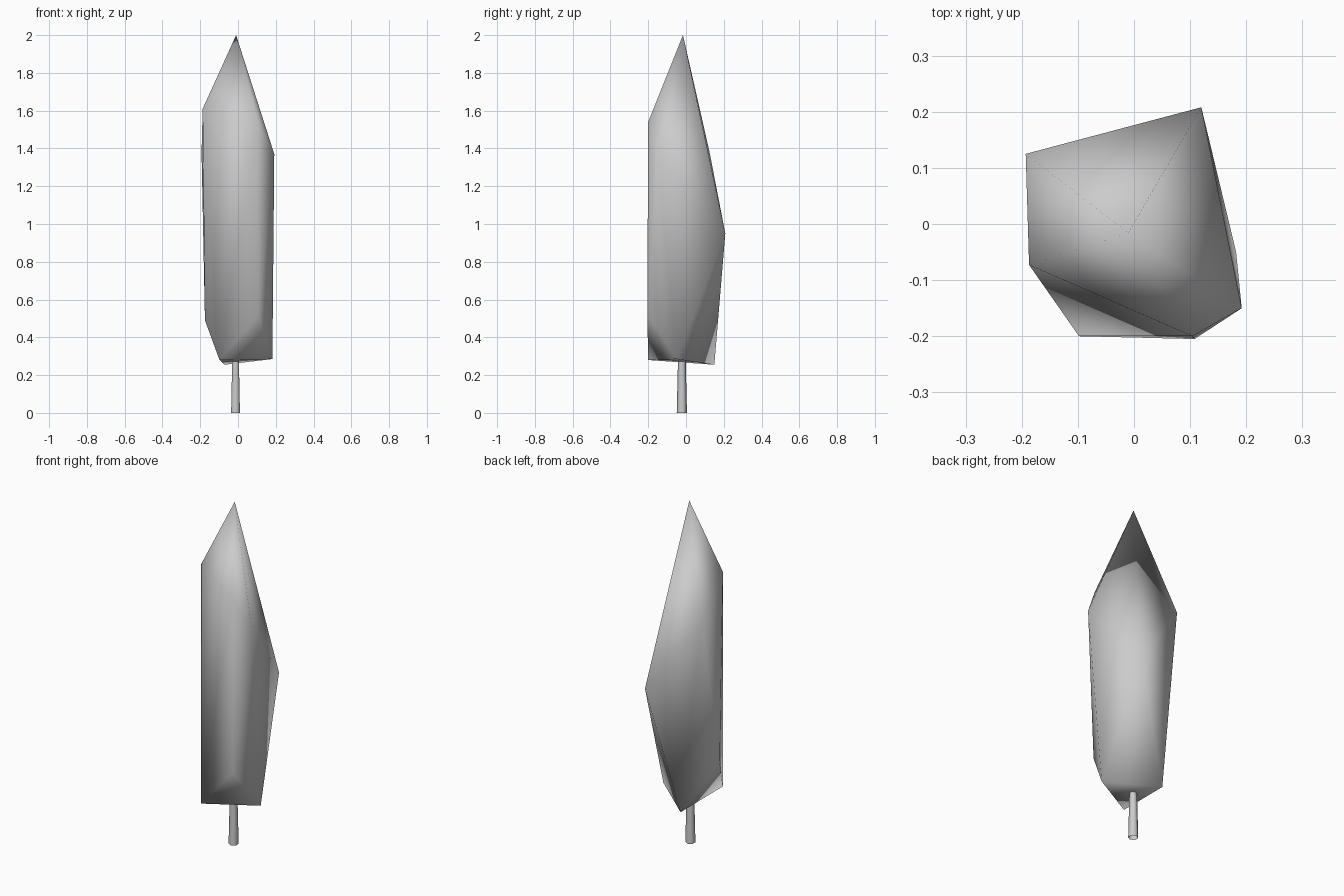
import bpy, bmesh
from mathutils import Matrix

if "Cube" in bpy.data.objects:
    bpy.data.objects.remove(bpy.data.objects["Cube"])


def finish(name, bm):
    bmesh.ops.recalc_face_normals(bm, faces=bm.faces[:])
    for f in bm.faces:
        f.smooth = True
    me = bpy.data.meshes.new(name)
    bm.to_mesh(me)
    bm.free()
    ob = bpy.data.objects.new(name, me)
    bpy.context.collection.objects.link(ob)
    return ob


# Crown: faceted, smooth-shaded hull around a few corner points
tip = [(-0.01, -0.016, 2.0)]
shoulders = [(0.12, 0.208, 0.95), (0.192, -0.15, 1.37), (0.104, -0.2, 1.54),
             (-0.187, -0.073, 1.61), (-0.193, 0.125, 1.38)]
lower = [(0.108, -0.205, 0.52), (-0.175, -0.062, 0.49)]
base = [(-0.098, -0.2, 0.28), (0.182, -0.05, 0.285), (-0.07, 0.15, 0.255)]

bm = bmesh.new()
for p in tip + shoulders + lower + base:
    bm.verts.new(p)
bmesh.ops.convex_hull(bm, input=bm.verts[:])
finish("crown", bm)

# Trunk: slim tapered six-sided post, open at the ends
bm = bmesh.new()
bmesh.ops.create_cone(bm, cap_ends=False, segments=6, radius1=0.027, radius2=0.02,
                      depth=0.3, matrix=Matrix.Translation((-0.013, -0.022, 0.15)))
finish("trunk", bm)
